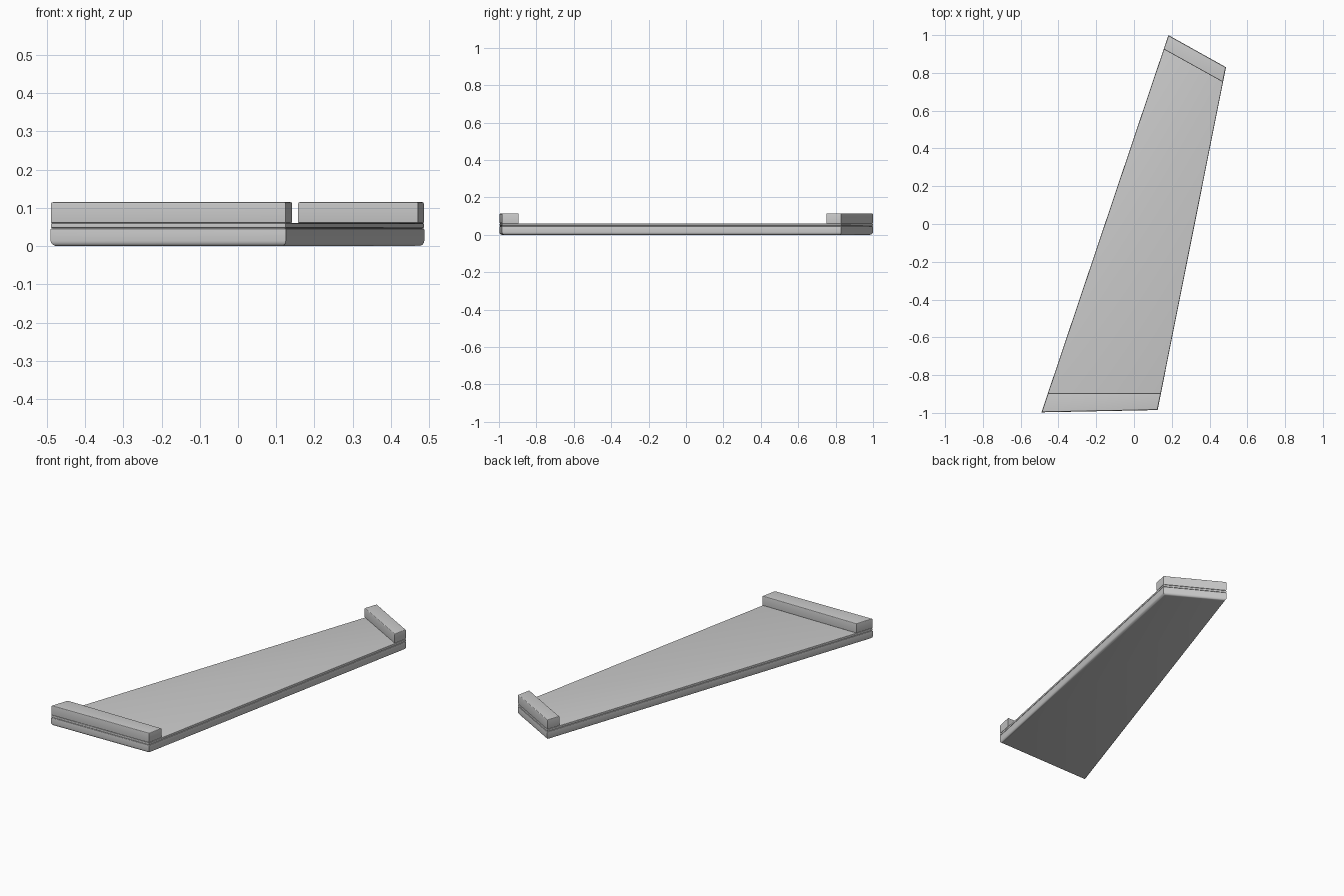
import bpy, bmesh
from mathutils import Vector

if "Cube" in bpy.data.objects:
    bpy.data.objects.remove(bpy.data.objects["Cube"])

# Plan outline corners: front left, front right, back right, back left
A, B, C, D = (Vector(p) for p in ((-0.49, -0.997), (0.125, -0.985), (0.487, 0.83), (0.182, 1.0)))


def inset(pts, d):
    """Shift every side of a counter-clockwise polygon inwards by d."""
    out = []
    for i, p in enumerate(pts):
        a = (p - pts[i - 1]).normalized()
        b = (pts[(i + 1) % len(pts)] - p).normalized()
        na, nb = Vector((-a.y, a.x)), Vector((-b.y, b.x))
        out.append(p + (na + nb) * d / (1 + na.dot(nb)))
    return out


def slab(name, pts, z0, z1, bottom=0.0, top=0.0, corner=0.0):
    """Extruded outline with rounded bottom, top or upright edges."""
    bm = bmesh.new()
    low = [bm.verts.new((p.x, p.y, z0)) for p in pts]
    high = [bm.verts.new((p.x, p.y, z1)) for p in pts]
    bm.faces.new(low[::-1])
    bm.faces.new(high)
    for i in range(len(pts)):
        j = (i + 1) % len(pts)
        bm.faces.new((low[i], low[j], high[j], high[i]))

    def is_level(e, z):
        return all(abs(v.co.z - z) < 1e-5 for v in e.verts)

    def upright(e):
        return abs(e.verts[0].co.z - e.verts[1].co.z) > (z1 - z0) * 0.9

    for size, test in ((corner, upright),
                       (bottom, lambda e: is_level(e, z0)),
                       (top, lambda e: is_level(e, z1))):
        if size:
            bmesh.ops.bevel(bm, geom=[e for e in bm.edges if test(e)], offset=size,
                            segments=4, profile=0.5, affect='EDGES')
    mesh = bpy.data.meshes.new(name)
    bm.to_mesh(mesh)
    bm.free()
    ob = bpy.data.objects.new(name, mesh)
    bpy.context.collection.objects.link(ob)
    bpy.context.view_layer.objects.active = ob
    ob.select_set(True)
    bpy.ops.object.shade_smooth_by_angle(angle=0.6)
    ob.select_set(False)


outline = [A, B, C, D]

# Main body with rounded underside, thin seam, and top plate
slab("base_body", outline, 0.0, 0.046, bottom=0.014, top=0.002)
slab("seam_core", inset(outline, 0.004), 0.04, 0.052)
slab("top_plate", inset(outline, 0.001), 0.048, 0.060, bottom=0.002, top=0.002)

# Raised end blocks, cut to the tapering sides of the plate
front = [A, B, Vector((0.143, -0.895)), Vector((-0.456, -0.895))]
back = [Vector((0.156, 0.925)), Vector((0.471, 0.75)), C, D]
for name, pts in (("front_end_block", front), ("back_end_block", back)):
    slab(name, inset(pts, 0.001), 0.061, 0.115, bottom=0.002, top=0.004)
    slab(name + "_seat", inset(pts, 0.004), 0.057, 0.066)
